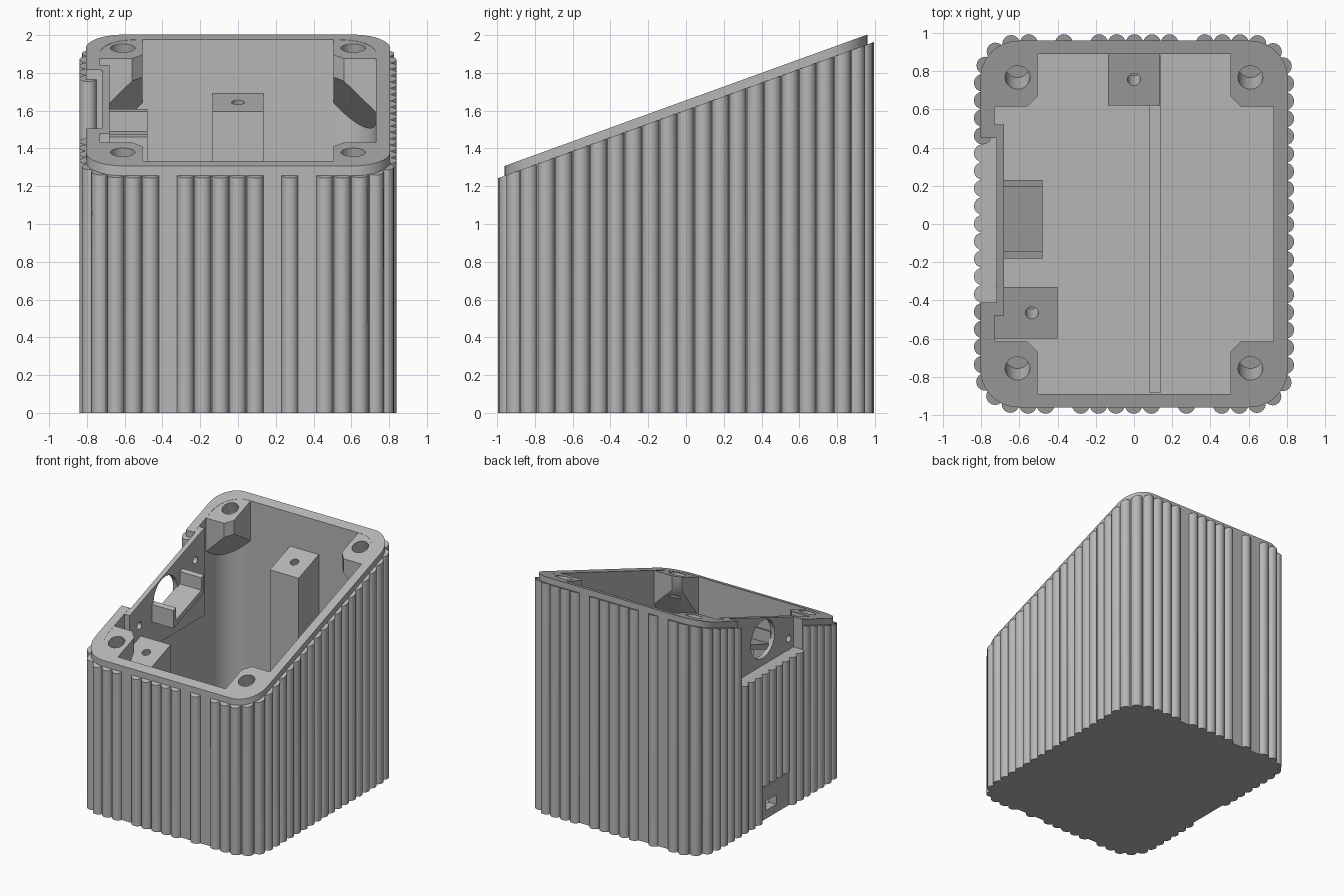
import bpy, bmesh, math
from mathutils import Matrix, Vector

cube = bpy.data.objects.get("Cube")
if cube:
    bpy.data.objects.remove(cube, do_unlink=True)

GREY = bpy.data.materials.new("plain grey")
GREY.use_nodes = True
GREY.diffuse_color = (0.47, 0.47, 0.47, 1)
GREY.node_tree.nodes["Principled BSDF"].inputs["Base Color"].default_value = (0.47, 0.47, 0.47, 1)

TILT = math.radians(19.9)
SLOPE = math.tan(TILT)
HX, HY, R = 0.805, 0.96, 0.2


def top(y, drop=0.0):
    """Height of the slanted top plane."""
    return 1.655 + SLOPE * y - drop


def make(name, bm):
    bmesh.ops.recalc_face_normals(bm, faces=bm.faces)
    mesh = bpy.data.meshes.new(name)
    bm.to_mesh(mesh)
    bm.free()
    mesh.materials.append(GREY)
    ob = bpy.data.objects.new(name, mesh)
    bpy.context.collection.objects.link(ob)
    return ob


def prism(bm, pts, low, high):
    """Upright prism; low and high give the end heights from x and y."""
    a = [bm.verts.new((x, y, low(x, y))) for x, y in pts]
    b = [bm.verts.new((x, y, high(x, y))) for x, y in pts]
    bm.faces.new(a[::-1])
    bm.faces.new(b)
    n = len(pts)
    for i in range(n):
        j = (i + 1) % n
        bm.faces.new((a[i], a[j], b[j], b[i]))


def flat(z):
    return lambda x, y: z


def slant(drop):
    return lambda x, y: top(y, drop)


def rect(x0, x1, y0, y1):
    return [(x0, y0), (x1, y0), (x1, y1), (x0, y1)]


def rounded(hx, hy, r, steps=12):
    pts = []
    for q, (sx, sy) in enumerate([(1, 1), (-1, 1), (-1, -1), (1, -1)]):
        for i in range(steps + 1):
            a = (q + i / steps) * math.pi / 2
            pts.append((sx * (hx - r) + r * math.cos(a), sy * (hy - r) + r * math.sin(a)))
    return pts


def block(name, pts, low, high):
    bm = bmesh.new()
    prism(bm, pts, low, high)
    return make(name, bm)


def rod(bm, centre, radius, depth, rot):
    bmesh.ops.create_cone(bm, cap_ends=True, segments=32, radius1=radius, radius2=radius,
                          depth=depth, matrix=Matrix.Translation(centre) @ rot)


def cut(ob, cutters):
    for c in cutters:
        mod = ob.modifiers.new("cut", "BOOLEAN")
        mod.operation, mod.solver, mod.object = "DIFFERENCE", "EXACT", c
    deps = bpy.context.evaluated_depsgraph_get()
    mesh = bpy.data.meshes.new_from_object(ob.evaluated_get(deps))
    ob.modifiers.clear()
    ob.data = mesh


def smooth(ob):
    ob.data.shade_smooth()
    ob.data.set_sharp_from_angle(angle=math.radians(35))


ACROSS = Matrix.Rotation(math.pi / 2, 4, "Y")
NORMAL = Matrix.Rotation(TILT, 4, "X")

# Cutters
cavity = block("cavity_cutter", rounded(0.73, 0.89, 0.2), flat(0.06), flat(3))
notch = block("notch_cutter", rect(-1, -0.72, -0.41, 0.45), flat(1.25), flat(3))
port = block("port_cutter", rect(-1, -0.6, -0.06, 0.08), flat(0.07), flat(0.15))

bm = bmesh.new()
rod(bm, (-0.7, 0.0, 1.47), 0.16, 0.2, ACROSS)
for y in (-0.35, 0.4):
    rod(bm, (-0.7, y, 1.47 + SLOPE * y), 0.03, 0.2, ACROSS)
panel_holes = make("panel_hole_cutter", bm)

bm = bmesh.new()
for sx in (-1, 1):
    for y in (-0.757, 0.767):
        rod(bm, (sx * 0.61, y, top(y)), 0.065, 0.36, NORMAL)
screw_holes = make("screw_hole_cutter", bm)

bm = bmesh.new()
POST_DROP = 0.285
for x, y in ((0, 0.757), (-0.535, -0.465)):
    rod(bm, (x, y, top(y, POST_DROP)), 0.034, 0.3, NORMAL)
post_holes = make("post_hole_cutter", bm)

# Hollow body with slanted rim
body = block("body_shell", rounded(HX, HY, R), flat(0), slant(0))
cut(body, [cavity, notch, port])
smooth(body)

# Ribs around the outside, spaced evenly along the rounded outline
path = [Vector(p) for p in rounded(HX - 0.012, HY - 0.012, R - 0.012, 16)]
path.append(path[0])
lengths = [(path[i + 1] - path[i]).length for i in range(len(path) - 1)]
RIBS = 72
pitch = sum(lengths) / RIBS
start = HY - R + pitch / 2  # the outline starts at the end of the left side
bm = bmesh.new()
for k in range(RIBS):
    d = (start + k * pitch) % sum(lengths)
    i = 0
    while i < len(lengths) - 1 and d > lengths[i]:
        d -= lengths[i]
        i += 1
    c = path[i].lerp(path[i + 1], d / lengths[i])
    ring = [(c.x + 0.0462 * math.cos(t * math.pi / 8), c.y + 0.0462 * math.sin(t * math.pi / 8))
            for t in range(16)]
    right = c.x < -0.75
    low = flat(0.3) if right and -0.22 < c.y < 0.18 else flat(0)
    high = flat(1.25) if right and -0.41 < c.y < 0.45 else slant(0.052)
    # Keep the inner half of each rib inside the wall
    ring = [(max(-HX - 0.05, min(x, HX + 0.05)), y) for x, y in ring]
    prism(bm, ring, low, high)
ribs = make("outer_ribs", bm)
cut(ribs, [cavity])
smooth(ribs)

# Screw bosses in the four corners, tapering down into the walls
bm = bmesh.new()
outline = [(0.505, 0.92), (0.505, 0.67), (0.56, 0.615), (0.75, 0.615), (0.75, 0.84), (0.67, 0.92)]


def boss_low(x, y):
    return top(y, 0.12 + max(0, abs(x) + abs(y) - 1.18))


for sx in (-1, 1):
    for sy in (-1, 1):
        prism(bm, [(sx * x, sy * y) for x, y in outline], boss_low, slant(0.0015))
bmesh.ops.triangulate(bm, faces=bm.faces[:])
bosses = make("corner_bosses", bm)
cut(bosses, [screw_holes])
smooth(bosses)

# Thin panel behind the side notch
panel = block("side_panel", rect(-0.735, -0.68, -0.48, 0.52), flat(1.1), slant(0.0015))
cut(panel, [notch, panel_holes])
smooth(panel)

# Mounting posts
bm = bmesh.new()
prism(bm, rect(-0.135, 0.135, 0.62, 0.9), flat(0.05), slant(POST_DROP))
prism(bm, rect(-0.74, -0.4, -0.6, -0.33), flat(0.05), slant(POST_DROP))
posts = make("mounting_posts", bm)
cut(posts, [post_holes])
smooth(posts)

# Cradle on the side panel: sloping base with a lip at each end
bm = bmesh.new()
prism(bm, rect(-0.69, -0.48, -0.18, 0.23), slant(0.28), slant(0.235))
for y0, y1 in ((-0.18, -0.145), (0.195, 0.23)):
    prism(bm, rect(-0.69, -0.48, y0, y1), slant(0.24), slant(0.13))
make("side_cradle", bm)

# Low rails on the floor
bm = bmesh.new()
prism(bm, rect(0.08, 0.14, -0.885, 0.885), flat(0.05), flat(0.1))
make("floor_rail", bm)

for c in (cavity, notch, port, panel_holes, screw_holes, post_holes):
    bpy.data.objects.remove(c, do_unlink=True)
